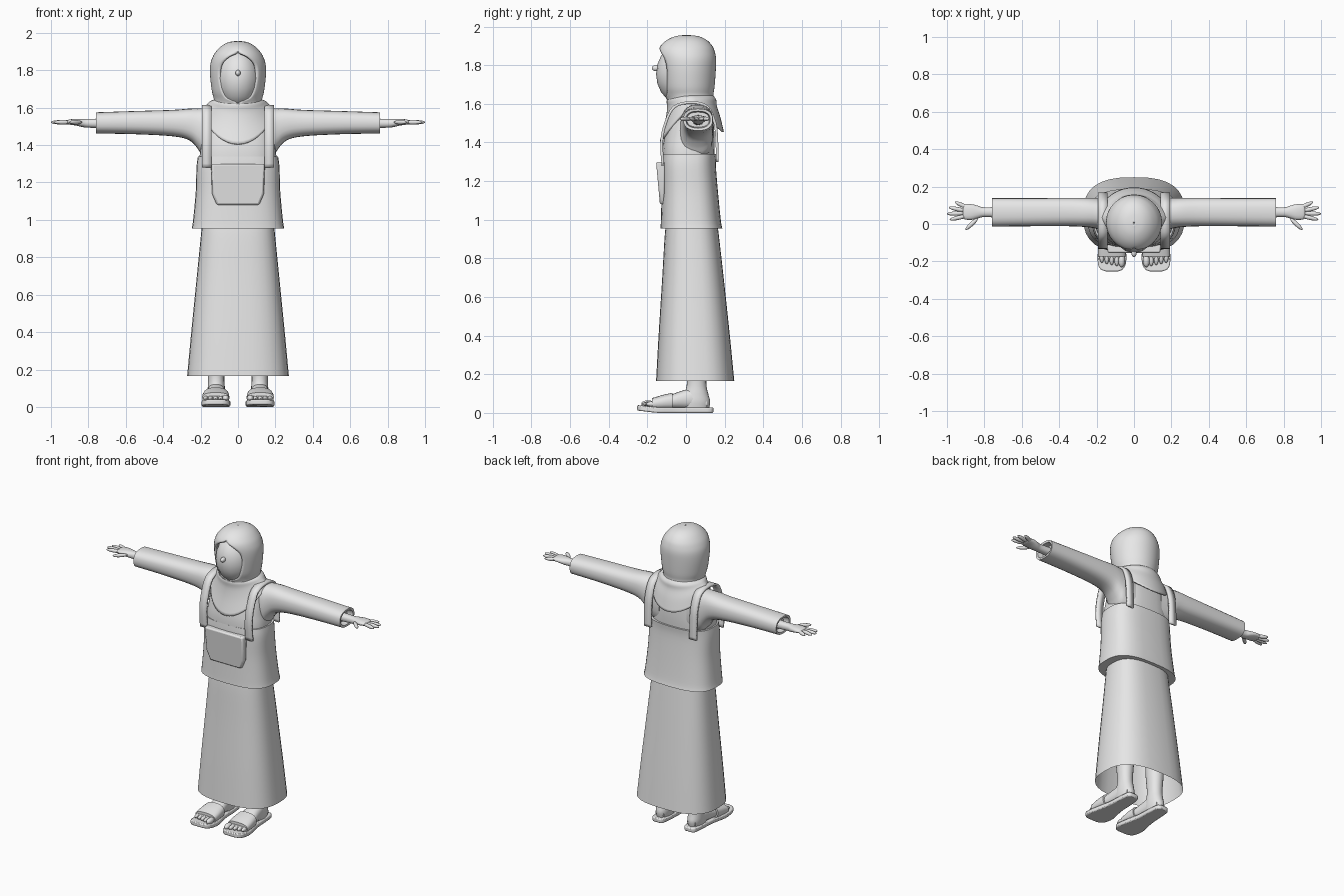
import bpy, bmesh, math
from math import sin, cos, pi, radians

cube = bpy.data.objects.get("Cube")
if cube:
    bpy.data.objects.remove(cube)

grey = bpy.data.materials.new("plain_grey")
grey.use_nodes = True
grey.diffuse_color = (0.8, 0.8, 0.8, 1)
grey.node_tree.nodes["Principled BSDF"].inputs["Base Color"].default_value = (0.8, 0.8, 0.8, 1)


def finish(name, bm, mirror=False, angle=45):
    bmesh.ops.remove_doubles(bm, verts=bm.verts, dist=0.0003)
    bmesh.ops.recalc_face_normals(bm, faces=bm.faces)
    mesh = bpy.data.meshes.new(name)
    bm.to_mesh(mesh)
    bm.free()
    mesh.materials.append(grey)
    mesh.polygons.foreach_set("use_smooth", [True] * len(mesh.polygons))
    mesh.set_sharp_from_angle(angle=radians(angle))
    obj = bpy.data.objects.new(name, mesh)
    bpy.context.collection.objects.link(obj)
    if mirror:
        obj.modifiers.new("mirror", "MIRROR")
    return obj


def skin(bm, rows, closed=True, cap_start=False, cap_end=False):
    grid = [[bm.verts.new(p) for p in row] for row in rows]
    n = len(grid[0])
    for a, b in zip(grid, grid[1:]):
        for i in range(n if closed else n - 1):
            j = (i + 1) % n
            bm.faces.new((a[i], a[j], b[j], b[i]))
    if cap_start:
        bm.faces.new(grid[0])
    if cap_end:
        bm.faces.new(grid[-1])


def smooth_rows(keys, steps):
    # Catmull-Rom through the given cross-sections
    out = []
    for i in range(len(keys) - 1):
        quad = (keys[max(i - 1, 0)], keys[i], keys[i + 1], keys[min(i + 2, len(keys) - 1)])
        for s in range(steps):
            t = s / steps
            out.append([b + .5 * t * (c - a + t * (2*a - 5*b + 4*c - d + t * (3*(b - c) + d - a)))
                        for a, b, c, d in zip(*quad)])
    return out + [list(keys[-1])]


def oval(axis, t, u0, u1, v0, v1, power, n):
    # superellipse spanning u0..u1 and v0..v1 at position t on the axis
    pts = []
    for i in range(n):
        a = 2 * pi * i / n
        c, s = cos(a), sin(a)
        u = (u0 + u1) / 2 + (u1 - u0) / 2 * math.copysign(abs(c) ** (2 / power), c)
        v = (v0 + v1) / 2 + (v1 - v0) / 2 * math.copysign(abs(s) ** (2 / power), s)
        pts.append({"x": (t, u, v), "y": (u, t, v), "z": (u, v, t)}[axis])
    return pts


def loft(name, axis, keys, power=2.0, n=28, steps=4, mirror=False, caps=(True, True)):
    bm = bmesh.new()
    skin(bm, [oval(axis, *k, power, n) for k in smooth_rows(keys, steps)], True, *caps)
    return finish(name, bm, mirror)


def ball(bm, centre, size, turn=0):
    made = bmesh.ops.create_uvsphere(bm, u_segments=16, v_segments=10, radius=1)["verts"]
    for v in made:
        x, y, z = (v.co[i] * size[i] for i in range(3))
        v.co = (centre[0] + x * cos(turn) - y * sin(turn),
                centre[1] + x * sin(turn) + y * cos(turn), centre[2] + z)


def sym(z, w, y0, y1):
    return (z, -w, w, y0, y1)


# Long skirt, open at the hem
skirt = loft("skirt", "z", [sym(.165, .272, -.155, .25), sym(.4, .25, -.142, .227),
             sym(.7, .22, -.123, .195), sym(.92, .198, -.11, .17), sym(1.0, .19, -.1, .16)],
             2.7, 32, caps=(False, True))

# Vest, with its stepped upper edge, and the shirt body beneath
loft("vest", "z", [sym(.955, .247, -.132, .188), sym(1.0, .24, -.13, .18),
     sym(1.15, .226, -.126, .165), sym(1.28, .222, -.126, .155), sym(1.34, .214, -.122, .158)],
     2.8, 32)
loft("torso", "z", [sym(1.2, .2, -.12, .14), sym(1.34, .205, -.122, .147),
     sym(1.42, .194, -.114, .148), sym(1.5, .185, -.092, .142), sym(1.56, .175, -.06, .125),
     sym(1.6, .13, -.03, .1)], 2.6, 32)

# Shoulder straps of the vest
path = [(-.119, 1.28), (-.126, 1.4), (-.106, 1.5), (-.06, 1.585), (.03, 1.607),
        (.11, 1.585), (.15, 1.5), (.16, 1.4), (.162, 1.3)]
bm = bmesh.new()
skin(bm, [[(.142, y, z), (.192, y, z)] for y, z in smooth_rows(path, 4)], closed=False)
straps = finish("vest_straps", bm, True)
solid = straps.modifiers.new("thickness", "SOLIDIFY")
solid.thickness, solid.offset = .014, 0

# Front pocket, leaning out at the top
bm = bmesh.new()
outline = [(-.145, 1.3), (.145, 1.3), (.14, 1.14), (.115, 1.08), (-.115, 1.08), (-.14, 1.14)]
skin(bm, [[(x, -.11, z) for x, z in outline],
          [(x * .97, -.135 - .02 * (z - 1.08) / .22, z) for x, z in outline]], True, True, True)
pocket = finish("pocket", bm, angle=50)
bevel = pocket.modifiers.new("soft_edges", "BEVEL")
bevel.width, bevel.segments = .009, 2

# Sleeves with flared shoulders and recessed cuffs
loft("sleeves", "x", [(.1, -.03, .14, 1.3, 1.58), (.18, -.03, .14, 1.33, 1.595),
     (.215, -.022, .14, 1.38, 1.596), (.26, -.016, .14, 1.425, 1.595), (.35, -.012, .14, 1.447, 1.588),
     (.55, -.012, .138, 1.458, 1.582), (.76, -.014, .138, 1.462, 1.575)],
     2.5, 24, mirror=True, caps=(True, False))
loft("cuff_linings", "x", [(.76, -.014, .138, 1.462, 1.575), (.758, .0, .125, 1.475, 1.562),
     (.72, .005, .12, 1.48, 1.557)], 2.5, 24, 1, True, (False, True))

# Hands: wrist and palm, then spread fingers and thumb
loft("palms", "x", [(.7, .033, .093, 1.49, 1.542), (.8, .037, .089, 1.493, 1.54),
     (.835, .03, .098, 1.497, 1.54), (.87, .022, .106, 1.505, 1.54),
     (.905, .025, .106, 1.51, 1.536), (.915, .035, .1, 1.515, 1.53)], 2.3, 16, mirror=True)
bm = bmesh.new()
for x, y, length, turn in [(.937, .034, .05, -.22), (.95, .056, .051, -.03), (.942, .079, .05, .2),
                           (.92, .101, .042, .42), (.868, .0, .046, -.75)]:
    ball(bm, (x, y, 1.522), (length, .0115, .0115), turn)
finish("fingers", bm, True)

# Face and nose
bm = bmesh.new()
ball(bm, (0, -.02, 1.755), (.118, .135, .16))
ball(bm, (0, -.155, 1.785), (.014, .022, .016))
finish("face", bm)

# Hood: each row wraps round the back from one edge of the face opening to the other
hood_keys = [(1.56, .16, -.08, .16, 0), (1.61, .14, -.095, .15, 0), (1.63, .131, -.103, .145, .012),
             (1.65, .13, -.112, .142, .058), (1.69, .14, -.125, .148, .083),
             (1.77, .149, -.136, .154, .1), (1.83, .148, -.143, .156, .092),
             (1.87, .136, -.144, .149, .055), (1.9, .118, -.132, .136, .004),
             (1.93, .088, -.1, .108, 0), (1.95, .05, -.055, .064, 0), (1.957, .004, -.002, .008, 0)]
rows = []
for z, w, y0, y1, gap in smooth_rows(hood_keys, 4):
    start = math.asin(min(max(gap, 0) / w, .95))
    angles = [start + (2 * pi - 2 * start) * i / 40 for i in range(41)]
    rows.append([(w * sin(a), (y0 + y1) / 2 - (y1 - y0) / 2 * cos(a), z) for a in angles])
bm = bmesh.new()
skin(bm, rows, closed=False)
hood = finish("hood", bm)
solid = hood.modifiers.new("thickness", "SOLIDIFY")
solid.thickness, solid.offset = .014, -1

# Draped cowl: a neck roll falling to a rounded bib in front and a flap behind
rows = []
for t, w, y0, y1 in smooth_rows([(0, .122, -.085, .14), (.12, .143, -.1, .156), (.3, .157, -.098, .16),
                                 (.6, .175, -.11, .178), (1, .19, -.136, .196)], 4):
    row = []
    for i in range(40):
        a = 2 * pi * i / 40
        front, back = max(0, -sin(a)), max(0, sin(a))
        hem = 1.585 - .18 * front ** 1.3 - .13 * back ** 1.2
        row.append((w * cos(a), (y0 + y1) / 2 + (y1 - y0) / 2 * sin(a), 1.645 + (hem - 1.645) * t))
    rows.append(row)
bm = bmesh.new()
skin(bm, rows)
cowl = finish("cowl", bm)
solid = cowl.modifiers.new("thickness", "SOLIDIFY")
solid.thickness, solid.offset = .01, -1

# Legs and feet
loft("legs", "z", [(.5, .06, .17, 0, .12), (.3, .065, .168, -.005, .115), (.16, .073, .16, .005, .105),
     (.1, .07, .162, -.01, .115), (.06, .07, .163, -.03, .125), (.025, .075, .158, -.03, .12)],
     2.1, 20, mirror=True)
loft("feet", "y", [(.11, .085, .148, .025, .07), (.05, .073, .16, .02, .125), (-.02, .066, .168, .02, .115),
     (-.1, .055, .18, .02, .085), (-.17, .053, .183, .022, .062), (-.19, .06, .176, .025, .05)],
     2.3, 20, mirror=True)
bm = bmesh.new()
for i in range(5):
    big = .019 if i == 0 else .0135
    ball(bm, (.066 + i * .0265, -.196 + .006 * i, .046), (big * .95, .036, big))
finish("toes", bm, True)

# Sandals: shaped sole and a wide band across each foot
bm = bmesh.new()
side = smooth_rows([(.142, .1, .135), (.128, .078, .157), (.06, .068, .165), (-.04, .063, .172),
                    (-.14, .043, .192), (-.21, .043, .193), (-.242, .06, .178), (-.253, .085, .15)], 3)
edge = [(x0, y) for y, x0, x1 in side] + [(x1, y) for y, x0, x1 in reversed(side)]
skin(bm, [[(x, y, z + max(0, -.15 - y) * .12) for x, y in edge] for z in (0, .028)], True, True, True)
soles = finish("sandal_soles", bm, True)
bevel = soles.modifiers.new("soft_edges", "BEVEL")
bevel.width, bevel.segments, bevel.limit_method = .006, 2, "ANGLE"
loft("sandal_bands", "y", [(-.07, .05, .186, .015, .104), (-.12, .046, .191, .015, .093),
     (-.175, .046, .192, .015, .077)], 2.6, 24, mirror=True)
